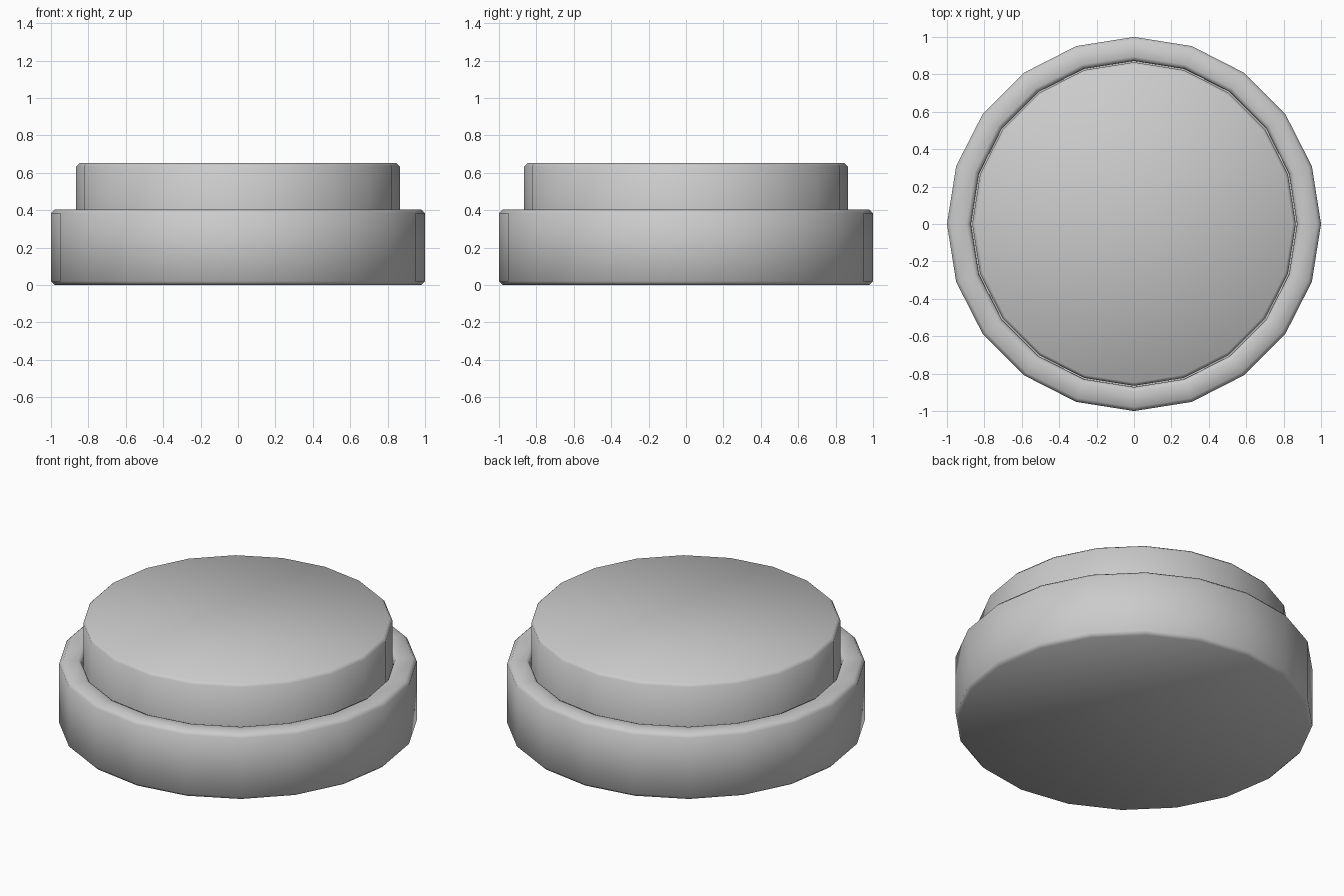
import bpy, bmesh, math

if "Cube" in bpy.data.objects:
    bpy.data.objects.remove(bpy.data.objects["Cube"])

SIDES = 20


def lathe(name, profile):
    """Spin a (radius, z) profile into a closed 20-sided solid."""
    bm = bmesh.new()
    rings = []
    for r, z in profile:
        rings.append([bm.verts.new((r * math.sin(2 * math.pi * i / SIDES),
                                    r * math.cos(2 * math.pi * i / SIDES), z))
                      for i in range(SIDES)])
    for low, high in zip(rings, rings[1:]):
        for i in range(SIDES):
            j = (i + 1) % SIDES
            bm.faces.new((low[i], low[j], high[j], high[i]))
    bm.faces.new(rings[0])
    bm.faces.new(rings[-1])
    bmesh.ops.recalc_face_normals(bm, faces=bm.faces)
    mesh = bpy.data.meshes.new(name)
    bm.to_mesh(mesh)
    bm.free()
    obj = bpy.data.objects.new(name, mesh)
    bpy.context.collection.objects.link(obj)
    bpy.ops.object.select_all(action='DESELECT')
    obj.select_set(True)
    bpy.context.view_layer.objects.active = obj
    bpy.ops.object.shade_smooth_by_angle(angle=math.radians(60))
    return obj


# Base: chamfered drum with a lip rolling into a shallow recess
lathe("base", [(0.98, 0), (1, 0.02), (1, 0.385), (0.98, 0.405),
               (0.895, 0.405), (0.88, 0.398), (0.872, 0.38), (0.872, 0.35)])

# Cap: chamfered disc seated in the recess
lathe("cap", [(0.865, 0.35), (0.865, 0.635), (0.848, 0.652)])
